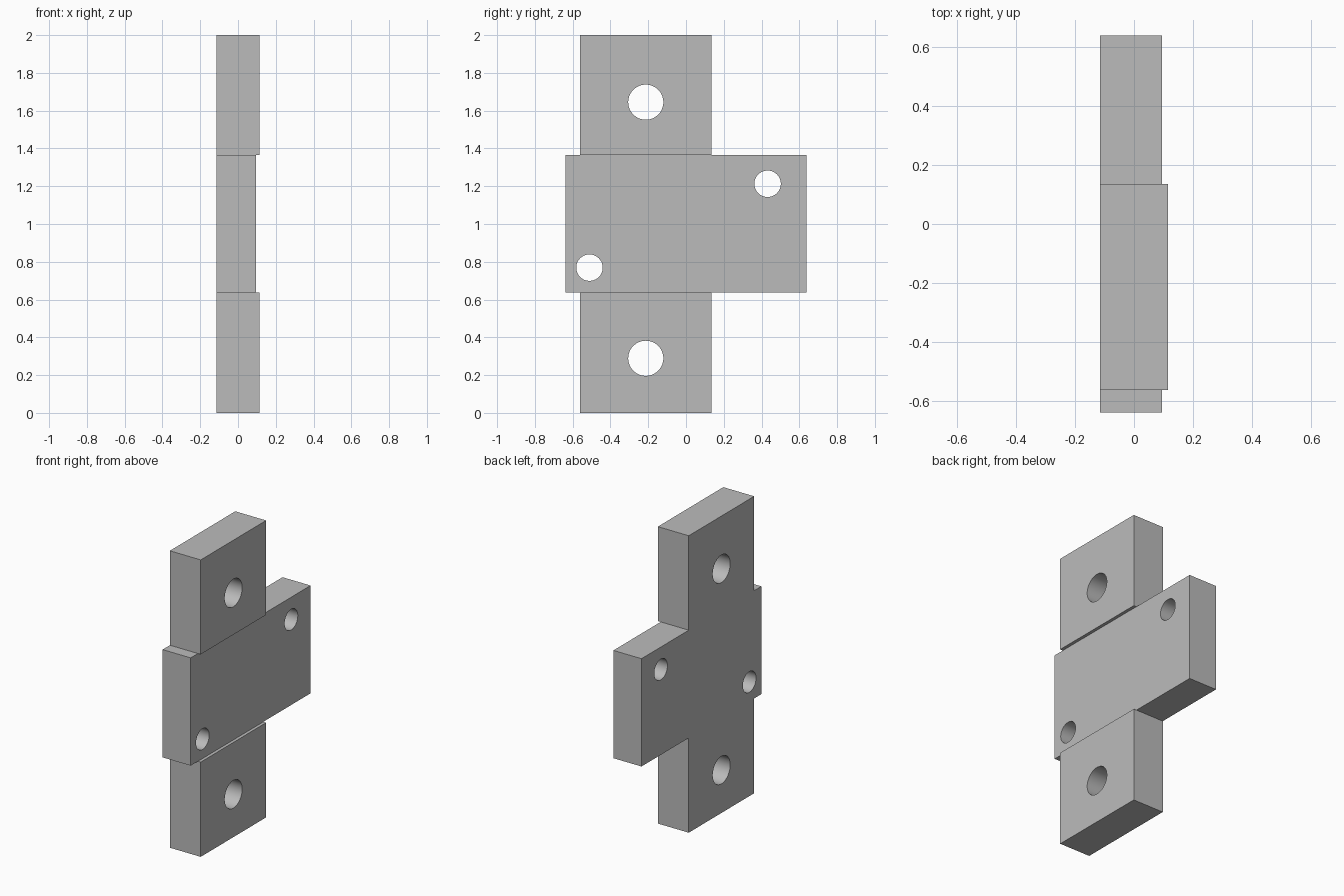
import bpy
import bmesh
from math import radians
from mathutils import Matrix

cube = bpy.data.objects.get("Cube")
if cube:
    bpy.data.objects.remove(cube, do_unlink=True)

# Main dimensions
BACK, TAB_FACE, PLATE_FACE = -0.115, 0.115, 0.094
PLATE_Y, PLATE_Z0, PLATE_Z1 = 0.638, 0.638, 1.364
TAB_Y0, TAB_Y1, HEIGHT = -0.561, 0.135, 2.0

grey = bpy.data.materials.new("plain_grey")
grey.use_nodes = True
colour = (0.5, 0.5, 0.5, 1.0)
grey.diffuse_color = colour
grey.node_tree.nodes["Principled BSDF"].inputs["Base Color"].default_value = colour


def add_object(name, bm):
    bmesh.ops.recalc_face_normals(bm, faces=bm.faces)
    mesh = bpy.data.meshes.new(name)
    bm.to_mesh(mesh)
    bm.free()
    mesh.materials.append(grey)
    obj = bpy.data.objects.new(name, mesh)
    bpy.context.collection.objects.link(obj)
    return obj


def prism(name, outline, x0, x1):
    """Extrude a (y, z) outline along x."""
    bm = bmesh.new()
    face = bm.faces.new([bm.verts.new((x0, y, z)) for y, z in outline])
    result = bmesh.ops.extrude_face_region(bm, geom=[face])
    verts = [v for v in result["geom"] if isinstance(v, bmesh.types.BMVert)]
    bmesh.ops.translate(bm, verts=verts, vec=(x1 - x0, 0, 0))
    return add_object(name, bm)


def hole_cutter(name, y, z, radius):
    bm = bmesh.new()
    matrix = Matrix.Translation((0, y, z)) @ Matrix.Rotation(radians(90), 4, "Y")
    bmesh.ops.create_cone(bm, cap_ends=True, segments=64, radius1=radius,
                          radius2=radius, depth=1, matrix=matrix)
    return add_object(name, bm)


# Cross-shaped body: wide plate with a tab above and below
body = prism("mounting_bracket", [
    (TAB_Y0, 0), (TAB_Y1, 0), (TAB_Y1, PLATE_Z0), (PLATE_Y, PLATE_Z0),
    (PLATE_Y, PLATE_Z1), (TAB_Y1, PLATE_Z1), (TAB_Y1, HEIGHT),
    (TAB_Y0, HEIGHT), (TAB_Y0, PLATE_Z1), (-PLATE_Y, PLATE_Z1),
    (-PLATE_Y, PLATE_Z0), (TAB_Y0, PLATE_Z0)], BACK, TAB_FACE)

# Shallow recess that sets the plate face behind the tab faces
cutters = [prism("recess_cutter", [
    (-1, PLATE_Z0), (1, PLATE_Z0), (1, PLATE_Z1), (-1, PLATE_Z1)], PLATE_FACE, 0.3)]

# Large holes in the tabs, small holes in opposite plate corners
for name, y, z, radius in (
        ("upper_tab_hole", -0.213, 1.645, 0.093),
        ("lower_tab_hole", -0.213, 0.289, 0.093),
        ("upper_plate_hole", 0.432, 1.213, 0.07),
        ("lower_plate_hole", -0.511, 0.769, 0.07)):
    cutters.append(hole_cutter(name, y, z, radius))

# Cut everything, then discard the cutters
bpy.ops.object.select_all(action="DESELECT")
body.select_set(True)
bpy.context.view_layer.objects.active = body
for cutter in cutters:
    cutter.hide_render = True
    mod = body.modifiers.new(cutter.name, "BOOLEAN")
    mod.operation = "DIFFERENCE"
    mod.solver = "EXACT"
    mod.object = cutter
    bpy.ops.object.modifier_apply(modifier=mod.name)
    bpy.data.objects.remove(cutter, do_unlink=True)

bpy.ops.object.shade_smooth_by_angle(angle=radians(30))
